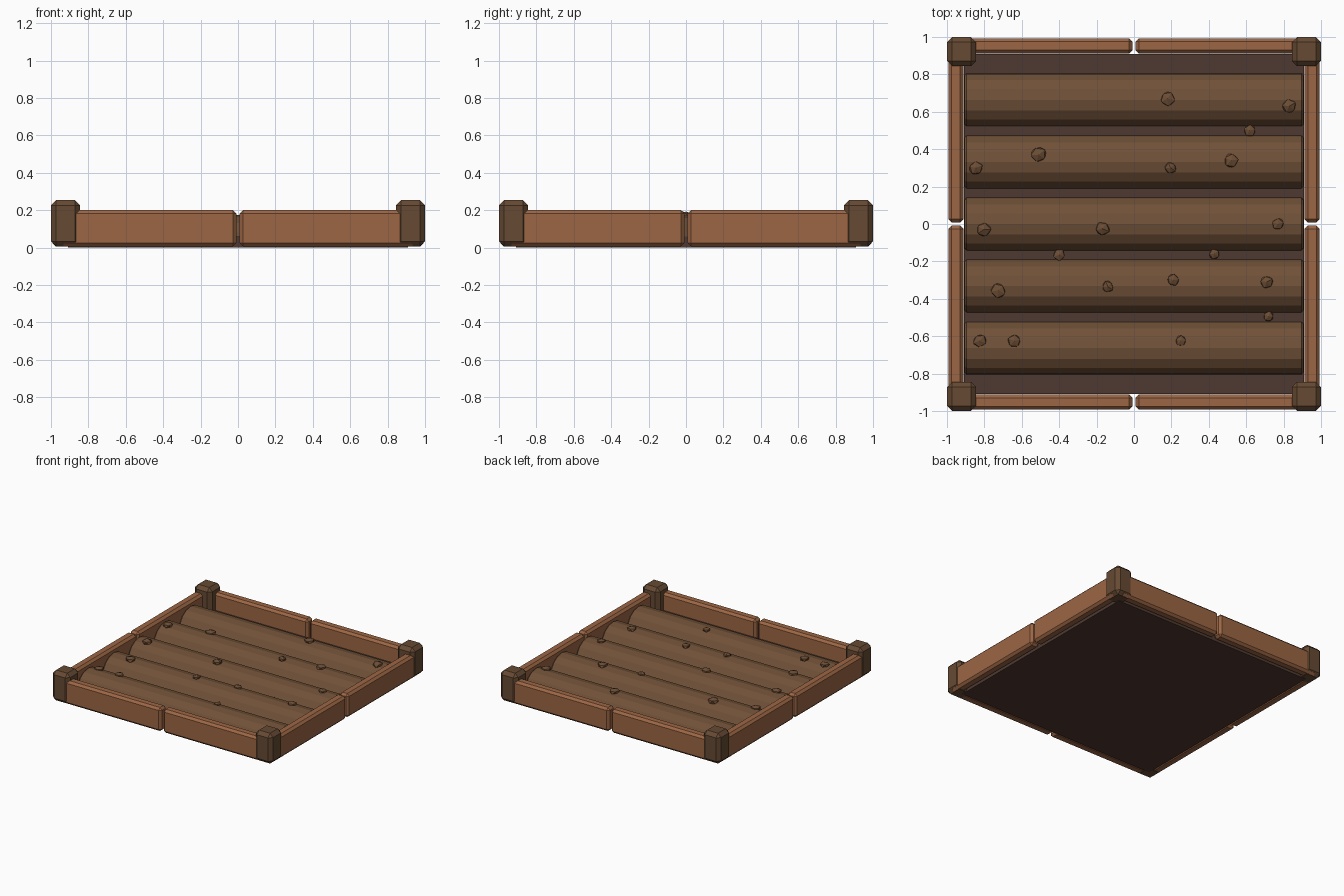
import bpy, bmesh, math, random
from mathutils import Vector, Matrix

random.seed(4)
cube = bpy.data.objects.get("Cube")
if cube:
    bpy.data.objects.remove(cube, do_unlink=True)


def material(name, rgb):
    """Flat material from an 8-bit display colour."""
    lin = [((c / 255 + 0.055) / 1.055) ** 2.4 for c in rgb]
    m = bpy.data.materials.new(name)
    m.use_nodes = True
    m.diffuse_color = (*lin, 1)
    bsdf = m.node_tree.nodes["Principled BSDF"]
    bsdf.inputs["Base Color"].default_value = (*lin, 1)
    bsdf.inputs["Roughness"].default_value = 0.9
    return m


plank_wood = material("plank wood", (156, 102, 68))
post_wood = material("dark post wood", (102, 74, 51))
dark_soil = material("dark soil", (79, 57, 49))
row_soil = material("tilled soil", (112, 81, 56))
clod_soil = material("soil clod", (108, 77, 52))


def finish(name, bm, mat):
    bmesh.ops.recalc_face_normals(bm, faces=bm.faces)
    mesh = bpy.data.meshes.new(name)
    bm.to_mesh(mesh)
    bm.free()
    mesh.materials.append(mat)
    obj = bpy.data.objects.new(name, mesh)
    bpy.context.collection.objects.link(obj)
    return obj


def box(name, low, high, mat, chamfer=0):
    """Box between two corners, with chamfered edges."""
    low, high = Vector(low), Vector(high)
    bm = bmesh.new()
    bmesh.ops.create_cube(bm, size=1)
    bmesh.ops.scale(bm, vec=high - low, verts=bm.verts)
    bmesh.ops.translate(bm, vec=(low + high) / 2, verts=bm.verts)
    if chamfer:
        bmesh.ops.bevel(bm, geom=bm.edges[:], offset=chamfer, segments=1,
                        affect='EDGES')
    return finish(name, bm, mat)


# Soil bed
box("soil_bed", (-0.91, -0.91, 0), (0.91, 0.91, 0.06), dark_soil)

# Corner posts
for sx, side in ((1, "left"), (-1, "right")):
    for sy, end in ((-1, "front"), (1, "back")):
        cx, cy = sx * 0.922, sy * 0.922
        box(f"{end}_{side}_post", (cx - 0.078, cy - 0.078, 0.005),
            (cx + 0.078, cy + 0.078, 0.254), post_wood, 0.028)

# Border planks, two on each side
for i, side in enumerate(("front", "left", "back", "right")):
    for half, start in (("a", -0.95), ("b", 0.008)):
        plank = box(f"{side}_plank_{half}", (start, -0.993, 0.007),
                    (start + 0.942, -0.912, 0.2), plank_wood, 0.018)
        plank.data.transform(Matrix.Rotation(i * math.pi / 2, 4, 'Z'))

# Tilled rows: half-buried cylinders with softened ends
ROW_R, ROW_Z = 0.148, 0.026
ROWS = [(k - 2) * 0.332 for k in range(5)]
for k, y in enumerate(ROWS):
    bm = bmesh.new()
    bmesh.ops.create_cone(bm, cap_ends=True, segments=16, radius1=ROW_R,
                          radius2=ROW_R, depth=1.81)
    rims = [e for e in bm.edges if abs(e.verts[0].co.z - e.verts[1].co.z) < 0.01]
    bmesh.ops.bevel(bm, geom=rims, offset=0.01, segments=1, affect='EDGES')
    bmesh.ops.rotate(bm, verts=bm.verts, matrix=Matrix.Rotation(math.pi / 2, 3, 'Y'))
    bmesh.ops.translate(bm, verts=bm.verts, vec=(0, y, ROW_Z))
    # Trim away the buried half
    bmesh.ops.bisect_plane(bm, geom=bm.verts[:] + bm.edges[:] + bm.faces[:],
                           plane_co=(0, 0, 0.026), plane_no=(0, 0, -1),
                           clear_outer=True)
    finish(f"soil_row_{k + 1}", bm, row_soil)

# Soil clods: x, y, radius
CLODS = [
    (0.18, 0.67, 0.042), (0.83, 0.63, 0.04), (0.62, 0.5, 0.034),
    (-0.51, 0.37, 0.046), (-0.845, 0.3, 0.04), (0.195, 0.3, 0.035),
    (0.52, 0.34, 0.04), (-0.805, -0.03, 0.043), (-0.17, -0.025, 0.042),
    (0.77, 0, 0.034), (-0.4, -0.165, 0.034), (0.43, -0.16, 0.03),
    (-0.725, -0.355, 0.042), (-0.14, -0.335, 0.034), (0.21, -0.3, 0.034),
    (0.71, -0.31, 0.037), (0.72, -0.495, 0.03), (-0.825, -0.625, 0.038),
    (-0.64, -0.625, 0.038), (0.25, -0.625, 0.03),
]
for k, (x, y, r) in enumerate(CLODS):
    off = min(abs(y - row) for row in ROWS)
    z = ROW_Z + math.sqrt(max(ROW_R ** 2 - off ** 2, 0)) if off < 0.13 else 0.075
    bm = bmesh.new()
    bmesh.ops.create_icosphere(bm, subdivisions=1, radius=r)
    for v in bm.verts:
        v.co *= random.uniform(0.88, 1.1)
        v.co.z *= 0.6
    bmesh.ops.rotate(bm, verts=bm.verts,
                     matrix=Matrix.Rotation(random.uniform(0, 6), 3, 'Z'))
    bmesh.ops.translate(bm, verts=bm.verts, vec=(x, y, z))
    finish(f"soil_clod_{k + 1}", bm, clod_soil)
